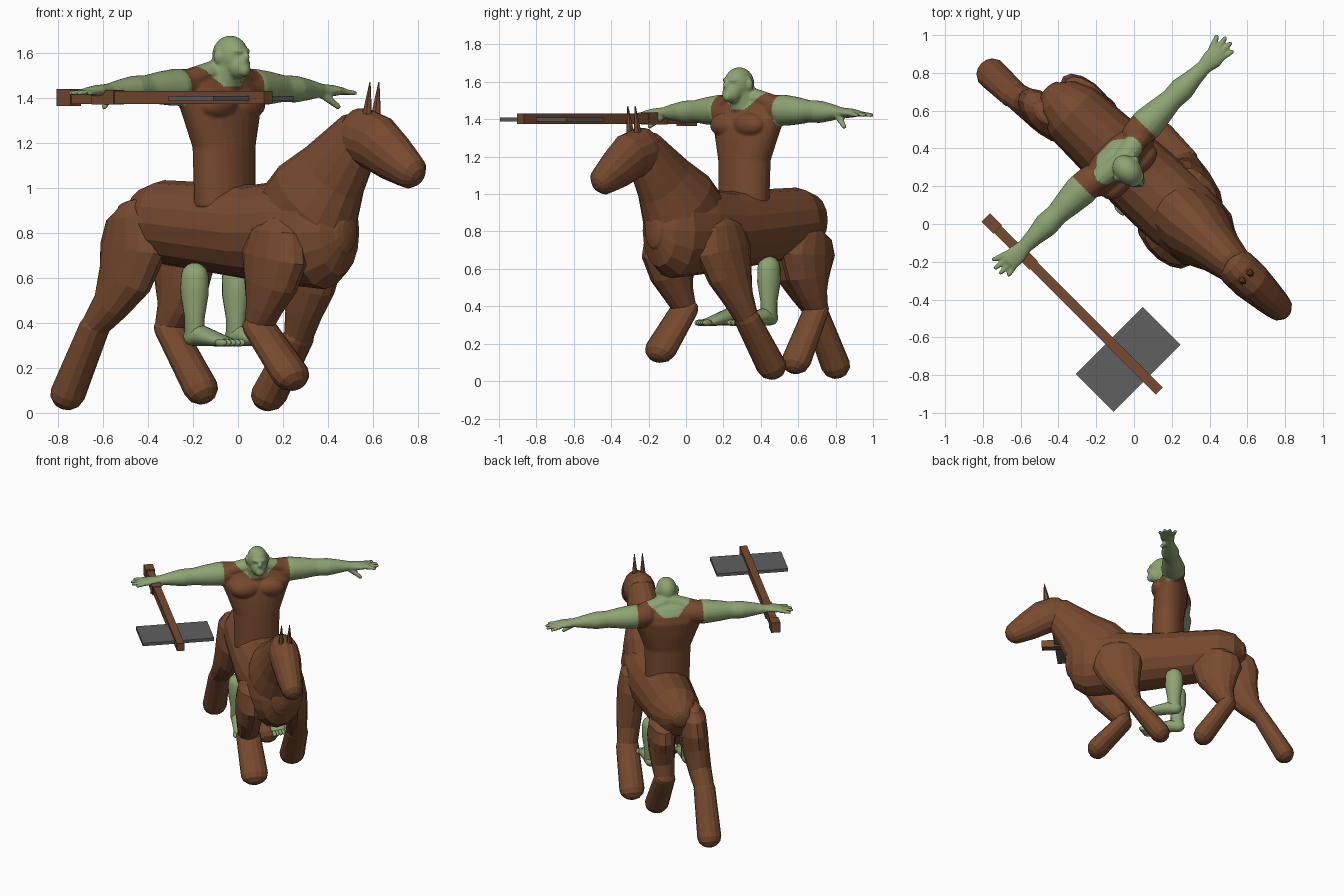
import bpy, bmesh, math
from mathutils import Vector, Matrix

if "Cube" in bpy.data.objects:
    bpy.data.objects.remove(bpy.data.objects["Cube"])

# Local frame: u = forward, v = rider's left, z = up; turned -45 degrees at the end
TURN = Matrix.Rotation(-math.pi / 4, 4, 'Z')
U, V, Z = Vector((1, 0, 0)), Vector((0, 1, 0)), Vector((0, 0, 1))
MID = 0.177  # rider's middle plane


def material(name, rgb):
    m = bpy.data.materials.new(name)
    m.diffuse_color = (*rgb, 1)
    m.use_nodes = True
    m.node_tree.nodes["Principled BSDF"].inputs["Base Color"].default_value = m.diffuse_color
    return m


BROWN = material("brown", (0.185, 0.068, 0.028))
GREEN = material("green skin", (0.27, 0.37, 0.17))
GREY = material("grey metal", (0.115, 0.115, 0.115))


def loft(bm, rings, n=12, ref=V, tangent=None, rounded=1.0):
    """Skin elliptical rings (centre, a, b) with rounded ends; b is measured along ref."""
    pts = [Vector(r[0]) for r in rings]
    data = []
    for i, (p, a, b) in enumerate(rings):
        t = tangent or (pts[min(i + 1, len(pts) - 1)] - pts[max(i - 1, 0)]).normalized()
        data.append((pts[i], t, a, b))
    caps = []
    for (p, t, a, b), s in ((data[0], -rounded), (data[-1], rounded)):
        caps.append([(p + t * s * min(a, b) * math.sin(k), t, a * math.cos(k), b * math.cos(k))
                     for k in (0.5, 1.0, 1.35)])
    loops = []
    for p, t, a, b in caps[0][::-1] + data + caps[1]:
        side = t.cross(ref).normalized()
        up = side.cross(t)
        angles = [2 * math.pi * k / n for k in range(n)]
        loops.append([bm.verts.new(p + side * a * math.cos(w) + up * b * math.sin(w)) for w in angles])
    for l0, l1 in zip(loops, loops[1:]):
        for k in range(n):
            bm.faces.new((l0[k], l0[(k + 1) % n], l1[(k + 1) % n], l1[k]))
    bm.faces.new(loops[0])
    bm.faces.new(loops[-1])


def ball(bm, c, r):
    m = Matrix.Translation(c) @ Matrix.Diagonal((*r, 1))
    bmesh.ops.create_uvsphere(bm, u_segments=20, v_segments=12, radius=1, matrix=m)


def box(bm, centre, size):
    bmesh.ops.create_cube(bm, size=1, matrix=Matrix.Translation(centre) @ Matrix.Diagonal((*size, 1)))


def finish(bm, name, *mats, smooth=False):
    bmesh.ops.recalc_face_normals(bm, faces=bm.faces)
    me = bpy.data.meshes.new(name)
    bm.transform(TURN)
    bm.to_mesh(me)
    bm.free()
    ob = bpy.data.objects.new(name, me)
    bpy.context.collection.objects.link(ob)
    for m in mats:
        me.materials.append(m)
    if smooth:
        me.shade_smooth()
    return ob


def part(name, rings, **kw):
    bm = bmesh.new()
    loft(bm, rings, **kw)
    return finish(bm, name, BROWN)


def horse_v(u):
    return .205 + .03 * u


# Horse trunk: u, top, bottom, half width
trunk = [(-.81, .94, .80, .07), (-.76, 1.0, .72, .13), (-.65, 1.035, .66, .175), (-.1, 1.015, .59, .205),
         (.15, 1.04, .565, .21), (.33, 1.05, .55, .185), (.42, 1.0, .61, .125), (.455, .93, .70, .07)]
part("horse_trunk", [((u, horse_v(u), (t + b) / 2), (t - b) / 2, w) for u, t, b, w in trunk],
     n=16, tangent=U, rounded=.4)

# Horse neck and head: u, z, half depth, half width
neck = [(.20, .86, .25, .18), (.28, .95, .24, .18), (.385, 1.07, .18, .135), (.55, 1.25, .115, .095)]
head = [(.55, 1.23, .13, .105), (.65, 1.20, .128, .105), (.76, 1.13, .108, .09), (.845, 1.08, .084, .076)]
for name, rows, r in (("horse_neck", neck, .3), ("horse_head", head, 1)):
    part(name, [((u, horse_v(u), z), a, b) for u, z, a, b in rows], n=16, rounded=r)

# Horse ears
for side, s in (("right", -1), ("left", 1)):
    v = horse_v(.6) + s * .028
    part("horse_ear_" + side, [((.615, v, 1.31), .028, .022), ((.635, v, 1.468), .003, .003)], n=6)


# Horse legs: a bent, tapering upper part and a wide club-shaped lower part
TAPER = ((0, .08, .05), (.1, .15, .085), (.35, .185, .095), (.6, .145, .09), (.82, .088, .08), (1, .058, .07))


def horse_leg(name, width, hip, mid, knee, hoof):
    hip, mid, knee, hoof = map(Vector, (hip, mid, knee, hoof))
    rings = []
    for t, a, b in TAPER:
        p = hip * (2 * (t - .5) * (t - 1)) + mid * (4 * t * (1 - t)) + knee * (2 * t * (t - .5))
        rings.append((p, a, b))
    part("horse_upper_" + name, rings, n=14, rounded=.5)
    part("horse_lower_" + name, [(knee.lerp(hoof, t), .06 + .013 * t, width * (.9 + .1 * t))
                                 for t in (0, .5, 1)], n=14)


horse_leg("hind_leg_right", .084, (-.75, .08, .92), (-.755, .07, .65), (-.935, .035, .385), (-1.10, .03, .085))
horse_leg("hind_leg_left", .084, (-.66, .285, .82), (-.635, .285, .61), (-.71, .275, .38), (-.535, .30, .11))
horse_leg("front_leg_right", .095, (.19, .06, .85), (.165, .05, .62), (.07, .06, .385), (.26, .07, .17))
horse_leg("front_leg_left", .088, (.10, .35, .87), (.07, .38, .62), (-.04, .42, .335), (-.225, .42, .08))

# Rider: torso (z, u, half width, half depth), neck, head and arms fused into one smooth body
bm = bmesh.new()
torso = [(.92, -.26, .155, .115), (1.18, -.265, .162, .115), (1.30, -.28, .205, .12),
         (1.40, -.295, .245, .115), (1.46, -.305, .225, .09), (1.50, -.30, .15, .07)]
loft(bm, [((u, MID, z), a, b) for z, u, b, a in torso], n=24, tangent=Z, rounded=.3)
loft(bm, [((-.285, MID, 1.42), .08, .085), ((-.225, MID, 1.58), .066, .066)], n=20)
ball(bm, (-.225, MID, 1.59), (.09, .072, .088))     # skull
ball(bm, (-.18, MID, 1.545), (.062, .054, .06))     # jaw
ball(bm, (-.155, MID, 1.61), (.03, .05, .014))      # brow
ball(bm, (-.128, MID, 1.582), (.02, .016, .022))    # nose
ball(bm, (-.135, MID, 1.525), (.024, .03, .03))     # mouth and chin

# Arm: distance from the middle, half depth, half height
arm = [(.17, .08, .08), (.25, .088, .083), (.34, .075, .074), (.43, .06, .06), (.51, .066, .06),
       (.60, .048, .045), (.67, .04, .029), (.74, .054, .025), (.785, .05, .018)]
for s in (-1, 1):
    def P(u, d, z):
        return (u, MID + s * d, z)
    ball(bm, P(-.21, .09, 1.37), (.06, .1, .065))        # chest muscle
    ball(bm, P(-.235, .072, 1.585), (.022, .014, .032))  # ear
    loft(bm, [(P(-.28, .02, 1.53), .055, .045), (P(-.31, .20, 1.475), .06, .05)], ref=Z)  # shoulder slope
    loft(bm, [(P(-.325, d, 1.455 - .03 * d), a, b) for d, a, b in arm], n=18, ref=Z)
    for k in range(4):                                   # fingers
        f = 1.5 - k
        loft(bm, [(P(-.33 + f * .026, .77, 1.43), .016, .015),
                  (P(-.335 + f * .038, .862 - .012 * f * f, 1.422), .013, .012)], n=8, ref=Z)
    loft(bm, [(P(-.31, .66, 1.42), .022, .02), (P(-.283, .735, 1.362), .014, .014)], n=8, ref=U)  # thumb
rider = finish(bm, "rider_body", GREEN, BROWN)
bpy.context.view_layer.objects.active = rider
rider.select_set(True)
mod = rider.modifiers.new("fuse", 'REMESH')
mod.mode, mod.voxel_size = 'VOXEL', 0.008
bpy.ops.object.modifier_apply(modifier=mod.name)
mod = rider.modifiers.new("soften", 'SMOOTH')
mod.iterations = 4
bpy.ops.object.modifier_apply(modifier=mod.name)
rider.data.shade_smooth()

# Sleeveless shirt: brown below the neckline and inside the armholes
back = TURN.inverted()
for f in rider.data.polygons:
    u, v, z = back @ f.center
    d = abs(v - MID)
    armhole = .23 if z > 1.35 else .30
    neckline = 1.45 + .9 * max(0, d - .05)
    f.material_index = 1 if d < armhole and z < neckline else 0

# Rider legs and feet, hanging below the horse's belly
for side, s in (("right", -1), ("left", 1)):
    v = MID + s * .13
    bm = bmesh.new()
    shin = [(.61, .064), (.53, .066), (.42, .047), (.34, .047)]
    loft(bm, [((-.32, v, z), r, r * .9) for z, r in shin], n=18)
    foot = [(-.335, .34, .042, .04), (-.27, .343, .045, .045), (-.12, .315, .021, .054)]
    loft(bm, [((u, v, z), a, b) for u, z, a, b in foot], n=16)
    for k in range(5):                                   # toes
        ball(bm, (-.105 + .007 * k, v + s * (.05 - .022 * k), .312), (.035, .014, .017))
    finish(bm, "rider_leg_" + side, GREEN, smooth=True)

# War hammer held level in the right hand
bm = bmesh.new()
box(bm, (.11, -.53, 1.403), (1.22, .052, .057))
box(bm, (-.535, -.53, 1.403), (.09, .064, .076))
box(bm, (-.29, -.53, 1.403), (.14, .064, .064))
finish(bm, "hammer_handle", BROWN)
bm = bmesh.new()
box(bm, (.485, -.529, 1.399), (.283, .502, .022))
finish(bm, "hammer_head", GREY)
